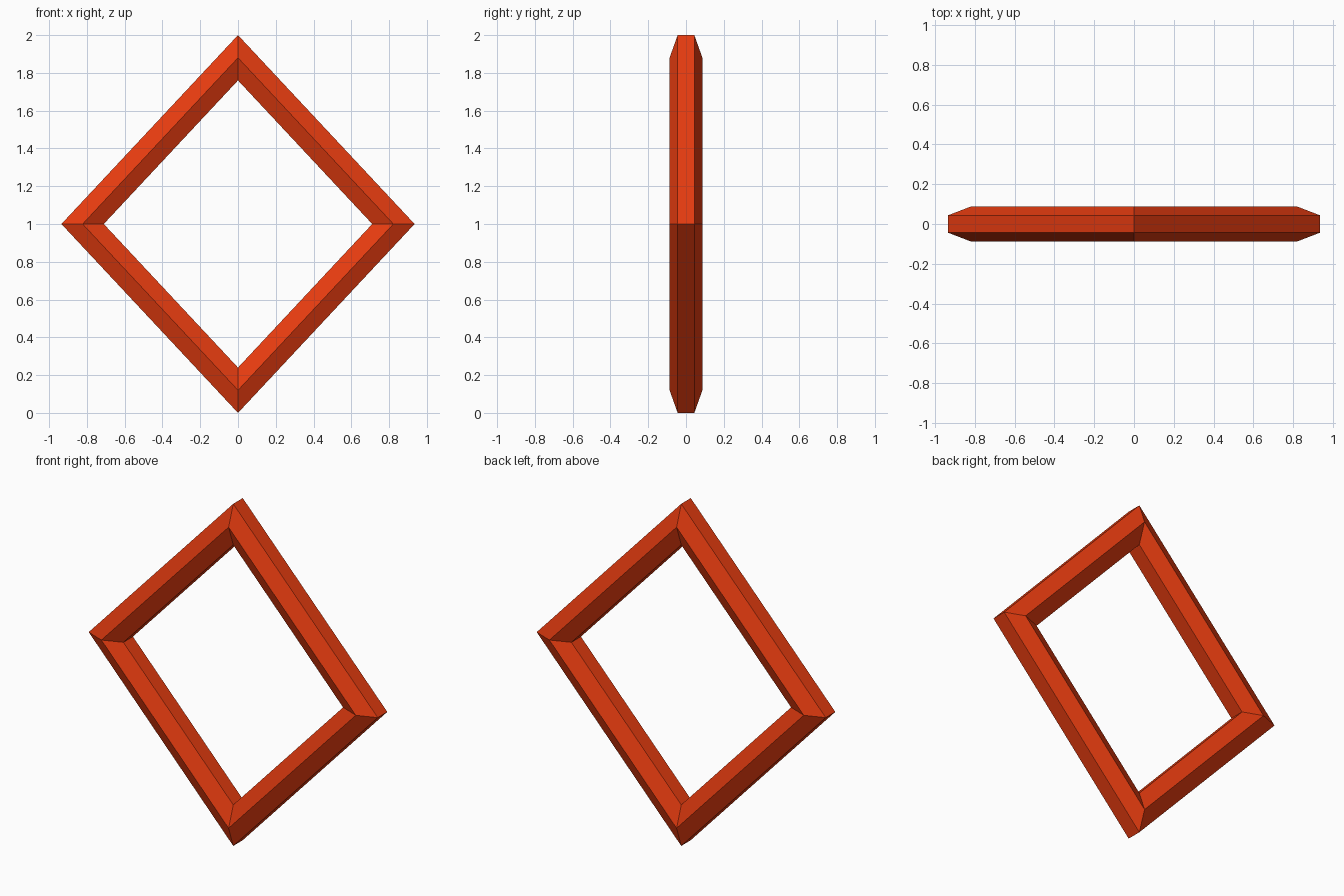
import bpy, bmesh

if "Cube" in bpy.data.objects:
    bpy.data.objects.remove(bpy.data.objects["Cube"])

# Hexagonal bar section: (fraction of the outer diamond, depth y)
section = [(1.0, -0.044), (1.0, 0.044), (0.88, 0.087),
           (0.76, 0.044), (0.76, -0.044), (0.88, -0.087)]
# Diamond corner directions (half width 0.935, half height 1)
corners = [(0.935, 0), (0, 1), (-0.935, 0), (0, -1)]

# Mitred frame: one section ring per corner, bridged around the diamond
bm = bmesh.new()
rings = [[bm.verts.new((cx * s, y, 1 + cz * s)) for s, y in section]
         for cx, cz in corners]
for i, ring in enumerate(rings):
    nxt = rings[(i + 1) % len(rings)]
    for j in range(len(section)):
        k = (j + 1) % len(section)
        bm.faces.new((ring[j], ring[k], nxt[k], nxt[j]))
bmesh.ops.recalc_face_normals(bm, faces=bm.faces)

mesh = bpy.data.meshes.new("diamond_frame")
bm.to_mesh(mesh)
bm.free()
frame = bpy.data.objects.new("diamond_frame", mesh)
bpy.context.collection.objects.link(frame)

# Orange-red paint
paint = bpy.data.materials.new("orange_red")
paint.diffuse_color = (0.8, 0.045, 0.005, 1)
paint.use_nodes = True
paint.node_tree.nodes["Principled BSDF"].inputs["Base Color"].default_value = paint.diffuse_color
mesh.materials.append(paint)
